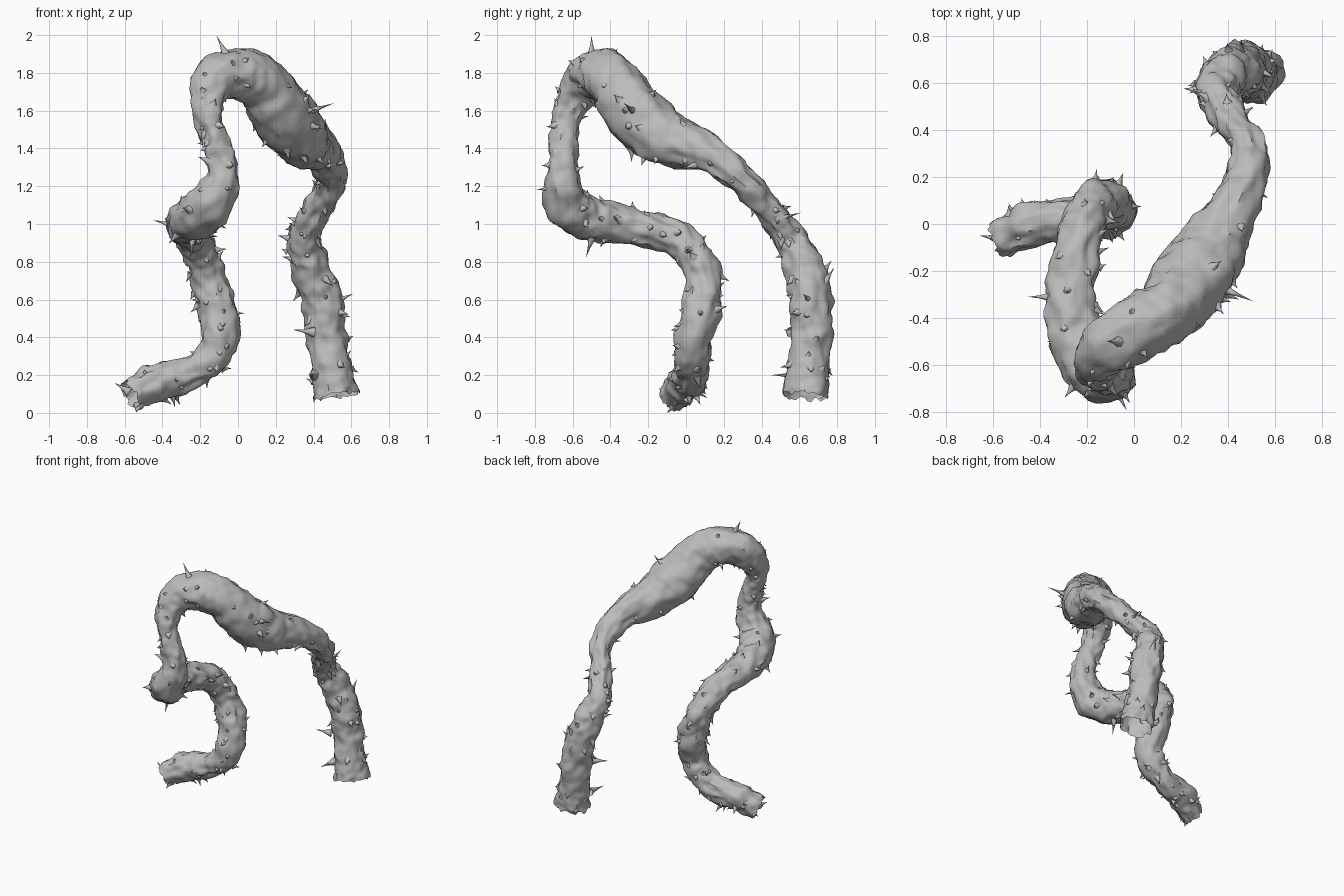
import bpy
import bmesh
import math
import random
from mathutils import Vector, noise

random.seed(7)
old = bpy.data.objects.get("Cube")
if old:
    bpy.data.objects.remove(old, do_unlink=True)

# One flat grey for the whole vine
grey = bpy.data.materials.new("bark grey")
grey.use_nodes = True
grey.diffuse_color = (0.5, 0.5, 0.5, 1)
grey.node_tree.nodes["Principled BSDF"].inputs["Base Color"].default_value = (0.5, 0.5, 0.5, 1)

# Centre line of the vine from the creeping tip to the upright foot: x, y, z, radius
PATH = [
    (-.57, -.06, .09, .085), (-.42, 0, .165, .095), (-.22, .03, .22, .085),
    (-.1, .04, .38, .1), (-.12, .09, .6, .1), (-.18, .07, .78, .09),
    (-.23, -.06, .93, .095), (-.27, -.28, .985, .1), (-.25, -.48, 1.02, .115),
    (-.16, -.62, 1.09, .12), (-.08, -.65, 1.25, .09), (-.12, -.645, 1.43, .075),
    (-.165, -.62, 1.6, .08), (-.13, -.54, 1.75, .115), (0, -.45, 1.8, .135),
    (.13, -.37, 1.73, .14), (.24, -.25, 1.57, .165), (.34, -.09, 1.45, .145),
    (.44, .11, 1.375, .1), (.49, .29, 1.24, .08), (.42, .43, 1.09, .075),
    (.35, .55, .93, .085), (.38, .62, .79, .1), (.44, .66, .6, .11),
    (.47, .665, .4, .105), (.5, .645, .2, .11), (.515, .635, .09, .125),
]
STEPS, SIDES = 10, 36


def spline(t):
    """Smooth point and radius at t, counted in path points."""
    i = min(int(t), len(PATH) - 2)
    u = t - i
    a, b, c, d = (Vector(PATH[max(0, min(k, len(PATH) - 1))]) for k in range(i - 1, i + 3))
    return b + (c - a) * (u / 2) + (a * 2 - b * 5 + c * 4 - d) * (u * u / 2) \
        + (b * 3 - a - c * 3 + d) * (u ** 3 / 2)


# Frames carried along the path without twisting
samples = [spline(k / STEPS) for k in range((len(PATH) - 1) * STEPS + 1)]
centres = [s.to_3d() for s in samples]
frames, side, travel = [], Vector((0, 1, 0)), 0
for k, c in enumerate(centres):
    ahead = centres[min(k + 1, len(centres) - 1)]
    behind = centres[max(k - 1, 0)]
    along = (ahead - behind).normalized()
    side = (side - along * side.dot(along)).normalized()
    travel += (c - behind).length
    frames.append((along, side.copy(), along.cross(side), travel))


def skin(k, angle):
    """Surface point and outward direction on the lumpy bark."""
    along, u, v, dist = frames[k]
    out = u * math.cos(angle) + v * math.sin(angle)
    radius = samples[k][3]
    spot = centres[k] + out * radius
    grain = Vector((math.cos(angle) * 1.7, math.sin(angle) * 1.7, dist * 7))
    ridges = .4 - 2 * abs(noise.noise(grain))
    radius += noise.noise(spot * 9) * .016 + noise.noise(spot * 21) * .013 + ridges * .012
    point = centres[k] + out * radius
    if k in (0, len(centres) - 1):
        point += along * noise.noise(grain * 2) * .03      # ragged open end
    return point, out


def finish(bm, name):
    bmesh.ops.recalc_face_normals(bm, faces=bm.faces)
    mesh = bpy.data.meshes.new(name)
    bm.to_mesh(mesh)
    bm.free()
    mesh.materials.append(grey)
    obj = bpy.data.objects.new(name, mesh)
    bpy.context.collection.objects.link(obj)
    bpy.ops.object.select_all(action='DESELECT')
    obj.select_set(True)
    bpy.context.view_layer.objects.active = obj
    bpy.ops.object.shade_smooth_by_angle(angle=math.radians(50))


# Vine stem, open at both ends
bm = bmesh.new()
rings = [[bm.verts.new(skin(k, math.tau * j / SIDES)[0]) for j in range(SIDES)]
         for k in range(len(samples))]
for lower, upper in zip(rings, rings[1:]):
    for j in range(SIDES):
        n = (j + 1) % SIDES
        bm.faces.new((lower[j], lower[n], upper[n], upper[j]))
finish(bm, "vine_stem")


def thorn(bm, base, tip, width):
    """Curved-sided spike with a flared root."""
    axis = tip - base
    u = axis.orthogonal().normalized()
    v = axis.normalized().cross(u)
    previous = None
    for height, scale in ((-.25, 1.5), (.12, .8), (.45, .36)):
        ring = [bm.verts.new(base + axis * height + (u * math.cos(a) + v * math.sin(a)) * width * scale)
                for a in (math.tau * j / 7 for j in range(7))]
        if previous:
            for j in range(7):
                n = (j + 1) % 7
                bm.faces.new((previous[j], previous[n], ring[n], ring[j]))
        previous = ring
    point = bm.verts.new(tip)
    for j in range(7):
        bm.faces.new((previous[j], previous[(j + 1) % 7], point))


# Scattered small thorns
bm = bmesh.new()
for i in range(150):
    k = random.randrange(3, len(samples) - 3)
    base, out = skin(k, random.uniform(0, math.tau))
    lean = frames[k][0] * random.uniform(-.8, .8)
    length = random.choice((.022, .03, .035, .045, .055))
    tip = base + (out + lean).normalized() * length
    if max(abs(tip.x) - .64, abs(tip.y) - .78) < 0:
        thorn(bm, base, tip, .008 + length * .18)

# Long thorns that stand clear of the outline
for base, tip in (
    ((-.07, -.5, 1.91), (-.115, -.5, 2)),
    ((.39, -.28, 1.6), (.51, -.33, 1.64)),
    ((-.59, -.06, .12), (-.655, -.05, .16)),
    ((-.36, -.31, 1), (-.45, -.31, 1.02)),
    ((-.07, -.72, 1.19), (-.03, -.795, 1.18)),
    ((-.24, -.5, .92), (-.25, -.53, .82)),
    ((.45, .74, .7), (.46, .785, .77)),
    ((.38, .55, .43), (.29, .52, .44)),
    ((.4, .56, .2), (.38, .45, .2)),
    ((.54, .65, .6), (.61, .62, .63)),
    ((-.53, -.07, .03), (-.54, -.1, 0)),
    ((.45, .5, 1.03), (.45, .61, 1.06)),
):
    thorn(bm, Vector(base), Vector(tip), .02)
finish(bm, "thorns")
